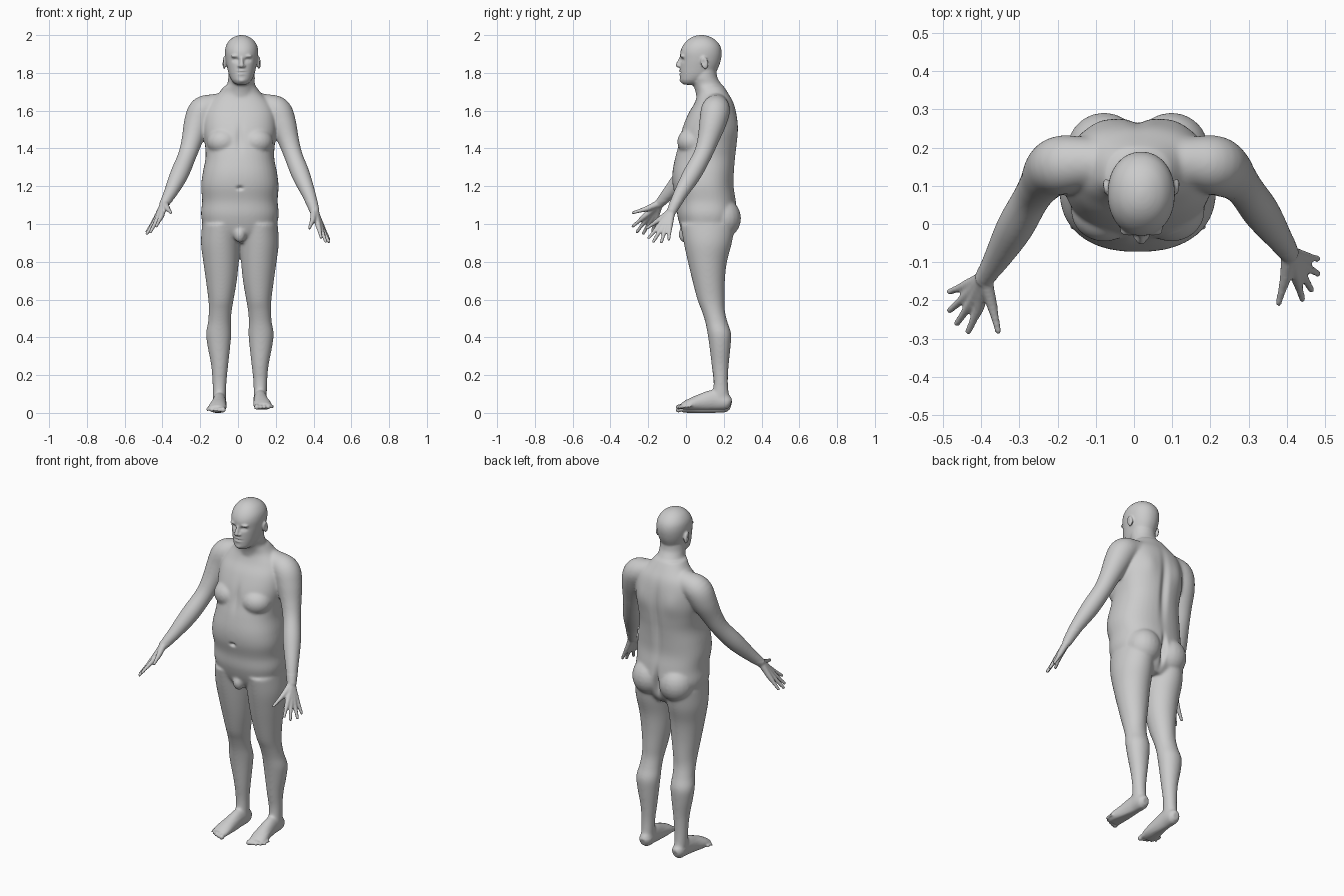
import bpy, bmesh
from math import sin, cos, tau, exp, copysign
from mathutils import Vector, Matrix

CX = 0.01           # body midline
HX = 0.019          # head midline
bm = bmesh.new()


def spline(keys, steps=5):
    """Catmull-Rom through tuples of numbers."""
    out = []
    for i in range(len(keys) - 1):
        a, b = keys[max(i - 1, 0)], keys[i]
        c, d = keys[i + 1], keys[min(i + 2, len(keys) - 1)]
        for s in range(steps):
            t = s / steps
            out.append([0.5 * (2*q + (r - p)*t + (2*p - 5*q + 4*r - w)*t*t + (3*q - p - 3*r + w)*t**3)
                        for p, q, r, w in zip(a, b, c, d)])
    return out + [list(keys[-1])]


def skin(rings):
    rows = [[bm.verts.new(p) for p in ring] for ring in rings]
    n = len(rows[0])
    faces = [bm.faces.new((a[i], a[(i+1) % n], b[(i+1) % n], b[i]))
             for a, b in zip(rows, rows[1:]) for i in range(n)]
    faces += [bm.faces.new(rows[0][::-1]), bm.faces.new(rows[-1])]
    bmesh.ops.recalc_face_normals(bm, faces=faces)


def slices(keys, power=2.0, n=40):
    """Horizontal slices: (z, centre x, half width, front y, back y)."""
    def sp(v):
        return copysign(abs(v) ** (2 / power), v)
    skin([[(cx + w * sp(cos(tau*i/n)), (f + b)/2 + (b - f)/2 * sp(sin(tau*i/n)), z) for i in range(n)]
          for z, cx, w, f, b in spline(keys)])


def ball(c, r, rot=0):
    m = Matrix.Translation(c) @ Matrix.Rotation(rot, 4, 'X') @ Matrix.Diagonal((*r, 1))
    bmesh.ops.create_uvsphere(bm, u_segments=20, v_segments=12, radius=1, matrix=m)


def tube(keys, n=20, tip=True):
    """Tube along a path: (x, y, z, half width, half height)."""
    keys = [k if len(k) == 5 else (*k, k[3]) for k in keys]
    pts = spline(keys)
    rings = []
    for i, p in enumerate(pts):
        t = Vector(pts[min(i+1, len(pts)-1)][:3]) - Vector(pts[max(i-1, 0)][:3])
        u = t.cross(Vector((0, 0.01, 1))).normalized()
        v = u.cross(t).normalized()
        rings.append([Vector(p[:3]) + u*p[3]*cos(tau*j/n) + v*p[4]*sin(tau*j/n) for j in range(n)])
    skin(rings)
    if tip:
        r = min(keys[-1][3:])
        ball(keys[-1][:3], (r, r, r))


# torso and neck
slices([(0.90, CX, .10, .03, .21), (.95, CX, .175, -.015, .245), (1.04, CX, .205, -.045, .27),
        (1.12, CX, .20, -.052, .265), (1.20, CX, .205, -.070, .253), (1.27, CX, .197, -.072, .255),
        (1.35, CX, .182, -.058, .262), (1.42, CX, .185, -.040, .270), (1.50, CX, .195, -.022, .275),
        (1.58, CX, .19, .010, .268), (1.64, CX, .165, .045, .253), (1.69, CX, .115, .06, .225),
        (1.73, CX, .085, .05, .20)], 2.35)
slices([(1.64, CX, .10, .06, .23), (1.70, .014, .082, .05, .212), (1.74, .016, .073, .037, .188),
        (1.78, HX, .070, .03, .165), (1.85, HX, .066, .04, .16)])
# head
slices([(1.737, HX, .026, -.012, .04), (1.752, HX, .047, -.028, .09), (1.785, HX, .065, -.032, .145),
        (1.83, HX, .077, -.032, .172), (1.87, HX, .085, -.030, .185), (1.91, HX, .088, -.030, .189),
        (1.945, HX, .082, -.016, .18), (1.975, HX, .062, .010, .155), (1.993, HX, .034, .04, .122),
        (2.0, HX, .008, .07, .09)], 2.1)
# nose, brow, ears
tube([(HX, -.026, 1.885, .007), (HX, -.037, 1.86, .009), (HX, -.043, 1.84, .012)])
for s in (-1, 1):
    ball((HX + s*.012, -.033, 1.836), (.009, .011, .008))
    ball((HX + s*.033, -.018, 1.889), (.026, .014, .007))
    ball((HX + s*.092, .098, 1.853), (.010, .020, .034), .2)
    # chest, seat
    ball((CX + s*.088, .035, 1.435), (.088, .082, .075))
    ball((CX + s*.088, .195, 1.03), (.098, .097, .105))
ball((CX, -.005, .945), (.032, .035, .045))

# legs and feet
for s, lift in ((-1, .004), (1, .018)):
    slices([(z + lift*(z < .2), CX + s*o, w, f, b) for z, o, w, f, b in (
        (1.0, .10, .10, -.03, .26), (.90, .103, .103, -.012, .243), (.80, .100, .094, .010, .217),
        (.70, .098, .082, .034, .206), (.60, .100, .067, .060, .204), (.54, .104, .061, .083, .206),
        (.48, .108, .061, .102, .220), (.42, .112, .067, .114, .239), (.35, .111, .060, .124, .236),
        (.25, .107, .045, .136, .226), (.15, .108, .037, .146, .222), (.07, .108, .035, .14, .228))], 2.0)
    tube([(CX + s*o, y, z + lift, w, h) for o, y, z, w, h in (
        (.106, .238, .034, .018, .022), (.107, .215, .040, .035, .042), (.108, .15, .050, .036, .055),
        (.112, .08, .038, .041, .046), (.119, .02, .026, .048, .032), (.123, -.022, .016, .044, .018))], tip=False)
    for k in range(5):
        r = .0145 - .0014*k - .002*(k > 0)
        o, y = .089 + .0205*k, -.040 + .0035*k*k*.55
        tube([(CX + s*o, y + .04, .018 + lift, r), (CX + s*o, y + .01, .016 + lift, r*.9), (CX + s*o, y, .012 + lift, r)], 12)
for v in bm.verts:                       # flat soles
    v.co.z = max(v.co.z, .018 if v.co.x > CX else 0.0)

# arms
ARM_R = (.060, .068, .077, .071, .056, .049, .049, .036, .026)
ARMS = (
    ((.08, .16, 1.635), (.15, .16, 1.62), (.207, .155, 1.597), (.238, .14, 1.53), (.268, .115, 1.44),
     (.294, .085, 1.36), (.333, .03, 1.26), (.378, -.035, 1.15), (.405, -.075, 1.07)),
    ((-.06, .16, 1.635), (-.13, .16, 1.62), (-.187, .155, 1.597), (-.217, .14, 1.53), (-.244, .105, 1.44),
     (-.270, .065, 1.36), (-.312, -.01, 1.26), (-.358, -.09, 1.165), (-.390, -.14, 1.11)))
# hands: knuckle and tip per finger, thumb last
HANDS = (
    ((.425, -.143, .99, .44, -.196, .928), (.437, -.128, .98, .464, -.172, .908),
     (.444, -.108, .98, .481, -.130, .905), (.445, -.085, .987, .481, -.091, .920),
     (.395, -.145, 1.02, .378, -.207, .978)),
    ((-.405, -.217, 1.043, -.433, -.281, .988), (-.425, -.206, 1.03, -.463, -.260, .958),
     (-.436, -.186, 1.022, -.482, -.226, .950), (-.437, -.160, 1.026, -.482, -.177, .960),
     (-.372, -.21, 1.08, -.355, -.280, 1.06)))
for arm, hand in zip(ARMS, HANDS):
    tube([(*p, r) for p, r in zip(arm, ARM_R)], 28)
    wrist = Vector(arm[-1])
    for f in hand:
        a, b = Vector(f[:3]), Vector(f[3:])
        tube([(*wrist, .021), (*wrist.lerp(a, .5), .017), (*a, .0145),
              (*a.lerp(b, .5), .0105), (*b, .0085)], 12)

# fuse everything into one skin
mesh = bpy.data.meshes.new("human_body")
bm.to_mesh(mesh)
bm.free()
body = bpy.data.objects.new("human_body", mesh)
bpy.context.collection.objects.link(body)
bpy.context.view_layer.objects.active = body
body.select_set(True)
rem = body.modifiers.new("fuse", 'REMESH')
rem.mode = 'VOXEL'
rem.voxel_size = .0055
bpy.ops.object.modifier_apply(modifier=rem.name)

# soften the joins, lightly on face, hands and toes
grp = body.vertex_groups.new(name="soften")
fine, light, full = [], [], []
for v in body.data.vertices:
    x, y, z = v.co
    if (abs(x) > .34 and z < 1.12) or z < .07:
        fine.append(v.index)
    elif z > 1.76:
        light.append(v.index)
    else:
        full.append(v.index)
for ids, w in ((fine, .1), (light, .15), (full, 1.0)):
    grp.add(ids, w, 'REPLACE')
sm = body.modifiers.new("soften", 'SMOOTH')
sm.factor, sm.iterations, sm.vertex_group = .5, 28, "soften"
bpy.ops.object.modifier_apply(modifier=sm.name)

# sculpt strokes: centre, radius per axis, push
strokes = [
    ((CX, -.07, 1.19), (.016, .03, .010), (0, .014, 0)),          # navel
    ((CX, .27, 1.40), (.022, .06, .17), (0, -.016, 0)),           # spine
    ((CX, .28, 1.02), (.014, .08, .07), (0, -.030, 0)),           # seat cleft
    ((CX, -.04, 1.46), (.018, .06, .07), (0, .008, 0)),           # breastbone
    ((HX, -.033, 1.802), (.024, .03, .0035), (0, .006, 0)),       # mouth
    ((HX, -.033, 1.810), (.018, .03, .005), (0, -.005, 0)),       # lips
    ((HX, -.033, 1.793), (.016, .03, .005), (0, -.005, 0)),
    ((HX, -.03, 1.757), (.018, .03, .010), (0, -.005, 0))]        # chin
for s in (-1, 1):
    strokes += [
        ((HX + s*.031, -.025, 1.868), (.017, .03, .010), (0, .013, 0)),   # eye socket
        ((HX + s*.032, -.020, 1.866), (.009, .03, .006), (0, -.006, 0)),  # eye
        ((HX + s*.105, .092, 1.855), (.012, .009, .015), (-s*.007, 0, 0)),  # ear hollow
        ((CX + s*.10, .27, 1.52), (.05, .05, .07), (0, .008, 0))]         # shoulder blade
for v in body.data.vertices:
    move = Vector()
    for c, r, d in strokes:
        q = sum(((a - b) / k) ** 2 for a, b, k in zip(v.co, c, r))
        if q < 8:
            move += Vector(d) * exp(-q)
    v.co += move
bpy.ops.object.shade_smooth()
